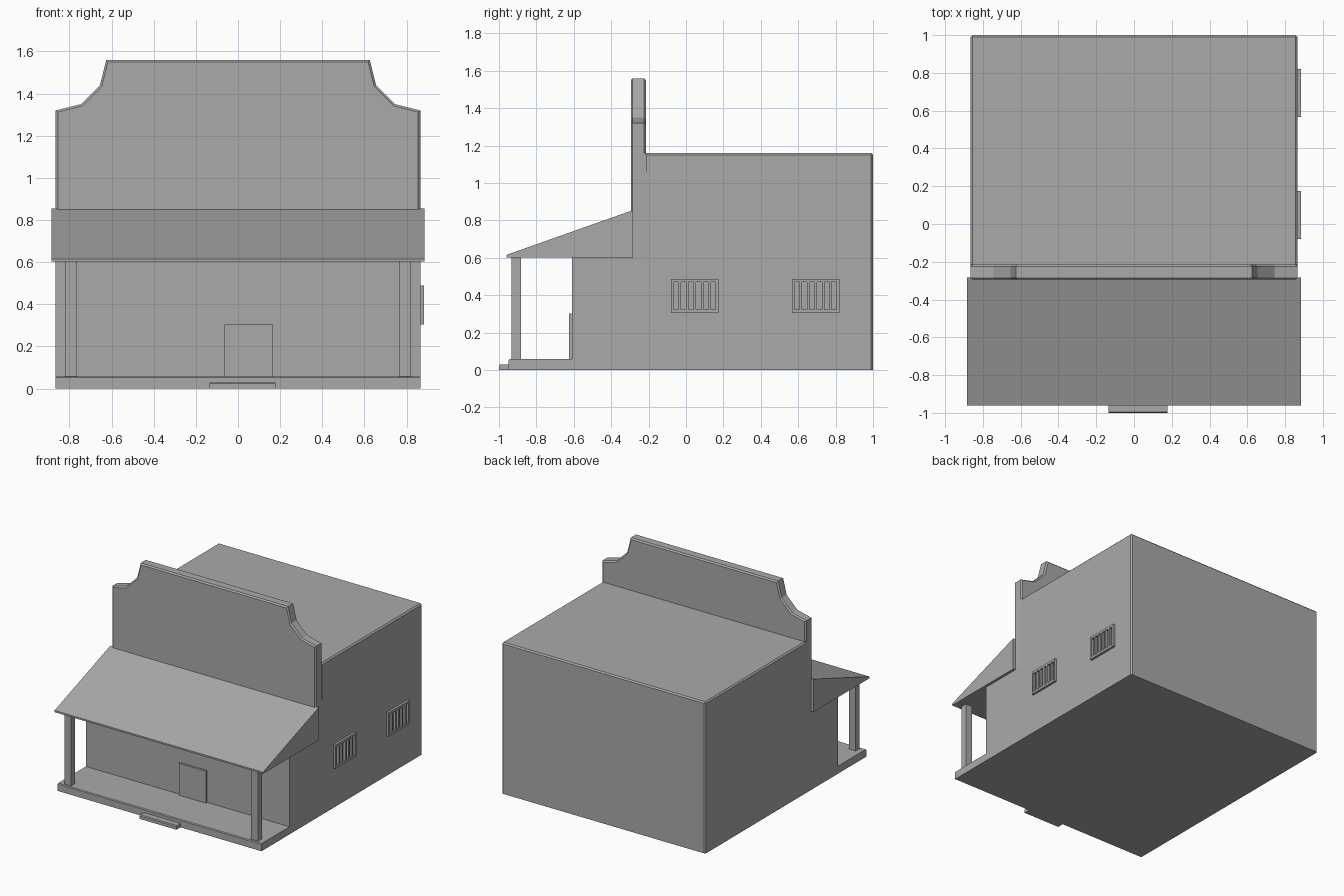
import bpy, bmesh
from mathutils import Vector

if "Cube" in bpy.data.objects:
    bpy.data.objects.remove(bpy.data.objects["Cube"])

grey = bpy.data.materials.new("plain_grey")
grey.diffuse_color = (0.4, 0.4, 0.4, 1)
grey.use_nodes = True
grey.node_tree.nodes["Principled BSDF"].inputs["Base Color"].default_value = grey.diffuse_color


def finish(bm, name, bevel_rule=None, width=0.01):
    """Bevel edges chosen by a rule on their two ends, then make the object."""
    bmesh.ops.recalc_face_normals(bm, faces=bm.faces)
    if bevel_rule:
        edges = [e for e in bm.edges if bevel_rule(e.verts[0].co, e.verts[1].co)]
        bmesh.ops.bevel(bm, geom=edges, offset=width, segments=1,
                        profile=0.5, affect='EDGES')
    mesh = bpy.data.meshes.new(name)
    bm.to_mesh(mesh)
    bm.free()
    mesh.materials.append(grey)
    obj = bpy.data.objects.new(name, mesh)
    bpy.context.collection.objects.link(obj)
    return obj


def extrude(name, points, direction, bevel_rule=None, width=0.01):
    """Extrude a closed flat outline along a direction."""
    bm = bmesh.new()
    face = bm.faces.new([bm.verts.new(p) for p in points])
    new = bmesh.ops.extrude_face_region(bm, geom=[face])["geom"]
    verts = [v for v in new if isinstance(v, bmesh.types.BMVert)]
    bmesh.ops.translate(bm, vec=Vector(direction), verts=verts)
    return finish(bm, name, bevel_rule, width)


def box(name, x, y, z, bevel_rule=None, width=0.01):
    pts = [(x[0], y[0], z[0]), (x[1], y[0], z[0]), (x[1], y[1], z[0]), (x[0], y[1], z[0])]
    return extrude(name, pts, (0, 0, z[1] - z[0]), bevel_rule, width)


W = 0.865        # half width of the building
ROOF = 1.16      # flat roof height
EAVE = 0.605     # porch ceiling height
F0, F1 = -0.295, -0.215   # false front, front and back planes

# Main building: stepped side profile, chamfered at the roof and back corners
profile = [(-0.61, 0), (1, 0), (1, ROOF), (F1, ROOF), (F1, EAVE), (-0.61, EAVE)]
extrude("building", [(-W, y, z) for y, z in profile], (2 * W, 0, 0),
        lambda a, b: (min(a.y, b.y) > 0.9 and max(a.z, b.z) > 0.1)
        or (min(a.z, b.z) > 1.1 and abs(a.x - b.x) < 0.01))

# False front: stepped outline, mirrored left to right
half = [(W, EAVE), (W, ROOF), (W, 1.32), (0.745, 1.35), (0.655, 1.44), (0.625, 1.56)]
outline = half + [(-x, z) for x, z in reversed(half)]
extrude("false_front", [(x, F0, z) for x, z in outline], (0, F1 - F0, 0),
        lambda a, b: abs(a.y - b.y) < 0.01 and max(a.z, b.z) > EAVE + 0.01
        and (a.y < -0.25 or min(a.z, b.z) > ROOF - 0.01 and max(a.z, b.z) > ROOF + 0.01))

# Porch roof wedge with a thin front fascia
wedge = [(-0.96, 0.603), (-0.283, 0.603), (-0.283, 0.855), (-0.96, 0.616)]
extrude("porch_roof", [(-0.885, y, z) for y, z in wedge], (1.77, 0, 0))

# Porch floor, front step and posts
top_front = lambda y: (lambda a, b: max(a.y, b.y) < y and min(a.z, b.z) > 0.01)
box("porch_floor", (-W, W), (-0.95, -0.61), (0, 0.058), top_front(-0.94), 0.006)
box("step", (-0.135, 0.178), (-1, -0.95), (0, 0.03), top_front(-0.99), 0.006)
for side, name in ((-1, "left_post"), (1, "right_post")):
    box(name, sorted((side * 0.765, side * 0.822)), (-0.932, -0.882), (0.056, 0.606))

# Door
box("door", (-0.063, 0.165), (-0.625, -0.605), (0.056, 0.303))

# Barred windows on the right wall: frame and bars in one object each
for name, yc in (("front_window", 0.047), ("rear_window", 0.693)):
    parts = []
    x, y0, y1 = (W - 0.005, 0.883), yc - 0.127, yc + 0.127
    parts.append(((y0, y1), (0.305, 0.323)))
    parts.append(((y0, y1), (0.470, 0.488)))
    parts.append(((y0, y0 + 0.015), (0.323, 0.470)))
    parts.append(((y1 - 0.015, y1), (0.323, 0.470)))
    pitch = 0.0397
    for i in range(5):
        c = yc + (i - 2) * pitch
        parts.append(((c - 0.0065, c + 0.0065), (0.323, 0.470)))
    bm = bmesh.new()
    for y, z in parts:
        made = bmesh.ops.create_cube(bm, size=1)["verts"]
        for v in made:
            v.co = Vector((x[v.co.x > 0], y[v.co.y > 0], z[v.co.z > 0]))
    finish(bm, name)
